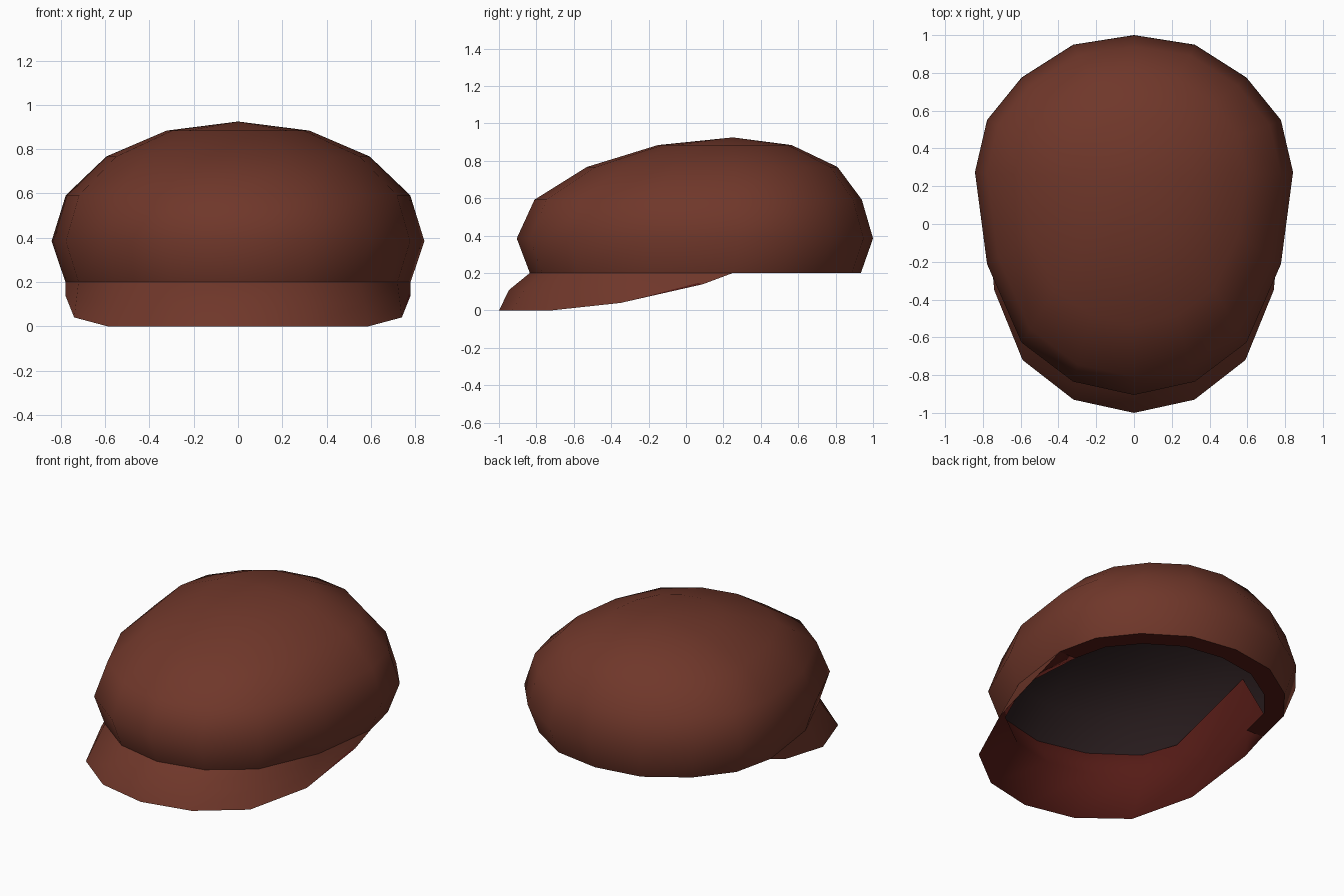
import bpy, math
from mathutils import Vector

if "Cube" in bpy.data.objects:
    bpy.data.objects.remove(bpy.data.objects["Cube"])

N = 16
FRONT = [0, 0.413, 0.765, 0.94, 1]   # front half is squarer
BACK = [0, 0.38, 0.69, 0.93, 1]


def ring(z, r, y_front, y_back, y_mid):
    """Egg-shaped ring, counter-clockwise from +x."""
    pts = []
    for k in range(N):
        i = k % 8
        i = min(i, 8 - i)
        y = y_mid + ((y_back - y_mid) * BACK[i] if k < 8 else (y_front - y_mid) * FRONT[i])
        pts.append(Vector((r * math.cos(2 * math.pi * k / N), y, z)))
    return pts


def material(name, rgb):
    m = bpy.data.materials.new(name)
    m.diffuse_color = (*rgb, 1)
    m.use_nodes = True
    m.node_tree.nodes["Principled BSDF"].inputs["Base Color"].default_value = m.diffuse_color
    return m


class Part:
    def __init__(self):
        self.v, self.f, self.m = [], [], []

    def face(self, pts, mat=0):
        n = len(self.v)
        self.v += pts
        self.f.append(list(range(n, n + len(pts))))
        self.m.append(mat)

    def strip(self, a, b, mat=0):
        for i in range(len(a) - 1):
            self.face([a[i], a[i + 1], b[i + 1], b[i]], mat)

    def finish(self, name, mats, angle=50):
        me = bpy.data.meshes.new(name)
        me.from_pydata([tuple(p) for p in self.v], [], self.f)
        ob = bpy.data.objects.new(name, me)
        bpy.context.collection.objects.link(ob)
        for m in mats:
            me.materials.append(m)
        for p, m in zip(me.polygons, self.m):
            p.material_index = m
        bpy.ops.object.select_all(action='DESELECT')
        bpy.context.view_layer.objects.active = ob
        ob.select_set(True)
        bpy.ops.object.mode_set(mode='EDIT')
        bpy.ops.mesh.select_all(action='SELECT')
        bpy.ops.mesh.remove_doubles(threshold=0.0005)
        bpy.ops.object.mode_set(mode='OBJECT')
        bpy.ops.object.shade_smooth_by_angle(angle=math.radians(angle))


def closed(r):
    return r + [r[0]]


def front(r):
    return r[8:] + [r[0]]


def mirror(half):
    """Left-to-right row from a right half that ends on the centre line."""
    return [Vector((-x, y, z)) for x, y, z in half] + [Vector(p) for p in half[-2::-1]]


brown = material("brown_cloth", (0.16, 0.038, 0.023))
red = material("brim_lining", (0.09, 0.011, 0.008))
dark = material("dark_inside", (0.022, 0.012, 0.013))

# Rings: z, half width, front y, back y, widest y
rim = ring(0.20, 0.78, -0.835, 0.935, 0.25)
inner = ring(0.20, 0.66, -0.60, 0.81, 0.25)
rings = [rim,
         ring(0.385, 0.842, -0.905, 1.0, 0.275),
         ring(0.592, 0.778, -0.81, 0.94, 0.27),
         ring(0.767, 0.595, -0.53, 0.81, 0.26),
         ring(0.884, 0.322, -0.15, 0.565, 0.25)]
apex = Vector((0, 0.25, 0.925))

# Crown with the underside of its back rim
crown = Part()
for a, b in zip(rings, rings[1:]):
    crown.strip(closed(a), closed(b))
top = closed(rings[-1])
for i in range(N):
    crown.face([top[i], top[i + 1], apex])
crown.strip(inner[:9], rim[:9], 1)
crown.finish("crown", [brown, red])

# Dark hollow inside the crown
centre = Vector((0, 0.25, 0.38))
shell = [[centre + (p - centre) * 0.985 for p in closed(r)] for r in rings[1:]]
hollow = Part()
for a, b in zip(shell, shell[1:]):
    hollow.strip(b, a)
for i in range(N):
    hollow.face([shell[-1][i + 1], shell[-1][i], apex - Vector((0, 0, 0.008))])
hollow.finish("crown_inside", [dark])

# Brim: flares from the front half of the rim
edge = mirror([(0.78, 0.09, 0.14), (0.74, -0.35, 0.04), (0.59, -0.72, 0),
               (0.32, -0.93, 0), (0, -1, 0)])
r_out = front(rim)
mid = [e.lerp(r, 0.5) for e, r in zip(edge, r_out)]
for i, push in ((3, 0.016), (4, 0.028), (5, 0.016)):
    mid[i] += Vector((0, -push, 0.01))
# lining: from the edge, past the rim, up inside the crown
neck = [Vector((p.x * 0.96, p.y - 0.04 * (p.y - 0.25), 0.2)) for p in r_out]
neck[0] = inner[8].copy()
neck[-1] = inner[0].copy()
high = mirror([(0.72, 0.14, 0.62), (0.665, -0.4, 0.39), (0.58, -0.62, 0.385),
               (0.315, -0.81, 0.385), (0, -0.885, 0.385)])
brim = Part()
brim.strip(high, neck, 1)
brim.strip(neck, edge, 1)
brim.strip(edge, mid)
brim.strip(mid, r_out)
# brim ends, as a continuation of the back rim's underside
brim.face([neck[-1], r_out[-1], mid[-1], edge[-1]], 1)
brim.face([neck[0], edge[0], mid[0], r_out[0]], 1)
# inside wall beside the back rim
brim.face([inner[1], inner[0], high[-1]], 1)
brim.face([inner[8], inner[7], high[0]], 1)
brim.finish("brim", [brown, red], 80)
